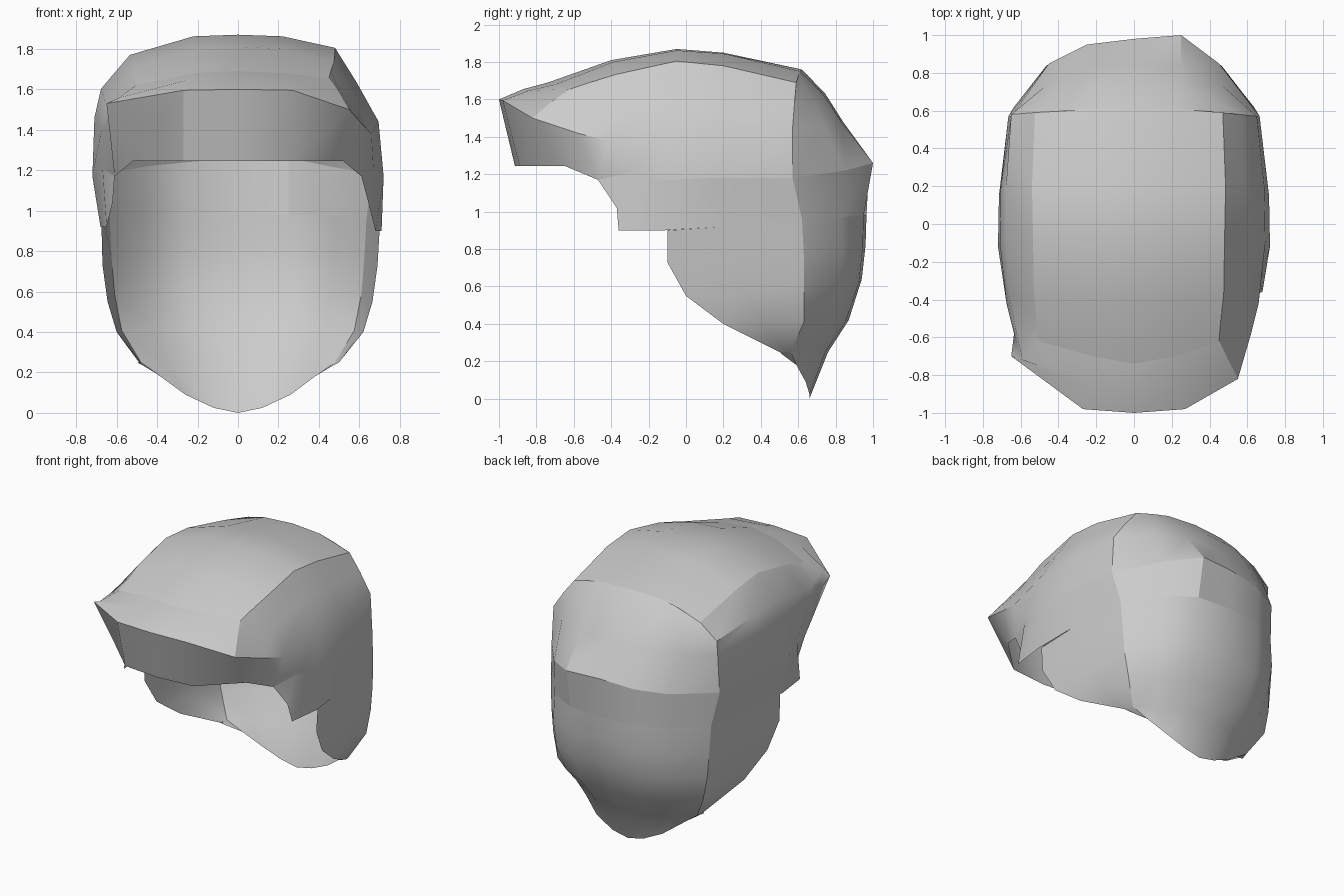
import bpy, bmesh, math

if "Cube" in bpy.data.objects:
    bpy.data.objects.remove(bpy.data.objects["Cube"])

def sheet(name, rows):
    """Skin a grid of rows into one open shell, merging collapsed points."""
    bm = bmesh.new()
    grid = [[bm.verts.new(p) for p in r] for r in rows]
    for a, b in zip(grid, grid[1:]):
        for i in range(len(a) - 1):
            bm.faces.new((a[i], b[i], b[i + 1], a[i + 1]))
    bmesh.ops.remove_doubles(bm, verts=bm.verts, dist=0.0005)
    bmesh.ops.recalc_face_normals(bm, faces=bm.faces)
    me = bpy.data.meshes.new(name)
    bm.to_mesh(me)
    bm.free()
    ob = bpy.data.objects.new(name, me)
    bpy.context.collection.objects.link(ob)
    bpy.ops.object.select_all(action='DESELECT')
    ob.select_set(True)
    bpy.context.view_layer.objects.active = ob
    bpy.ops.object.shade_smooth_by_angle(angle=math.radians(30))
    return ob

def full(right, left=None):
    """Right half runs back centre to front; the left half mirrors it."""
    left = left or right
    return [(-x, y, z) for x, y, z in reversed(left)] + list(right[1:])

def shifted(row, cols, dx, dz):
    return [(x + dx, y, z + dz) if i in cols else (x, y, z)
            for i, (x, y, z) in enumerate(row)]

# Crown and fringe rows, back centre to fringe centre
crease = [(0, .62, 1.76), (.22, .61, 1.75), (.34, .6, 1.725), (.47, .59, 1.69),
          (.485, .2, 1.78), (.48, -.05, 1.805), (.475, -.37, 1.735),
          (.46, -.5, 1.695), (.45, -.62, 1.655), (.22, -.7, 1.68), (0, -.74, 1.69)]
eave = [(0, .84, 1.48), (.25, .83, 1.48), (.47, .73, 1.47), (.65, .57, 1.45),
        (.69, .2, 1.45), (.695, -.1, 1.44), (.66, -.42, 1.38),
        (.62, -.58, 1.42), (.55, -.82, 1.5), (.27, -.98, 1.595), (0, -1, 1.6)]
rim = [(0, .98, 1.26), (.25, 1.0, 1.26), (.45, .85, 1.22), (.665, .57, 1.18),
       (.715, .15, 1.18), (.72, -.12, 1.17), (.67, -.3, 1.21),
       (.61, -.47, 1.17), (.52, -.65, 1.245), (.27, -.89, 1.245), (0, -.915, 1.245)]
mid = [tuple((a + b) / 2 for a, b in zip(p, q)) for p, q in zip(crease, eave)]
mid = [(x, y + .015 * (i < 3), z + .01) for i, (x, y, z) in enumerate(mid)]

# The left side is a little rounder than the right
l_crease = shifted(crease, range(3, 9), .055, -.035)
l_mid = shifted(mid, range(3, 9), .09, -.03)
l_eave = shifted(eave, range(4, 8), .015, .02)
l_eave[8] = (.65, -.7, 1.53)
l_rim = list(rim)
l_rim[1] = (.25, .95, 1.24)

sheet("hair_sides_and_fringe", [
    full(crease, l_crease), full(mid, l_mid), full(eave, l_eave),
    full(rim, l_rim)])

# Crown top: cross-sections spanning between the left and right creases
spine = [(3, .62, 1.76, 1.75), (4, .2, 1.85, 1.845), (5, -.05, 1.87, 1.862),
         (6, -.4, 1.81, 1.8), (8, -.74, 1.69, 1.68)]
top = []
for c, y, z, z2 in spine:
    q = y + (crease[c][1] - y) / 3
    top.append([(-l_crease[c][0],) + l_crease[c][1:], (-.22, q, z2),
                (0, y, z), (.22, q, z2), crease[c]])
sheet("hair_crown_top", top)

# Band hanging below the crown, ending in the sideburns
band = [(0, .965, .98), (.25, .95, .98), (.46, .83, .97), (.635, .62, .96),
        (.69, .2, .92), (.71, -.12, .9), (.68, -.36, .9), (.65, -.37, 1.02)]
l_band = shifted(band, range(4, 8), -.03, .02)
sheet("hair_side_band", [full(rim[:8], l_rim[:8]), full(band, l_band)])

# Tapering nape: corner half width, front half width, back y, front y, back z, front z
nape = [(.625, .69, .96, -.10, .82, .73), (.61, .665, .94, 0, .64, .55),
        (.575, .62, .87, .2, .42, .4), (.48, .5, .76, .5, .25, .25)]

def nape_row(w, wf, yb, yf, zb, zf):
    corner = max(yf, min(.63, yb - .2))
    xs = (0, w * .4, w * .74, w, (w + wf) / 2 + .01, wf)
    ys = (yb, yb - .015, yb - .12, corner, (corner + yf) / 2, yf)
    return [(x, y, zb + (zf - zb) * i / 5) for i, (x, y) in enumerate(zip(xs, ys))]

tip = [(0, .66, 0), (.12, .66, .025), (.26, .64, .09), (.38, .59, .18),
       (.48, .51, .24), (.5, .5, .25)]
rows = [full([*band[:5], (.7, -.1, .9)], [*l_band[:5], (.675, -.1, .92)])]
rows += [full(nape_row(*n), nape_row(n[0], n[1] - .02, *n[2:])) for n in nape]
rows.append(full(tip))
sheet("hair_nape", rows)
